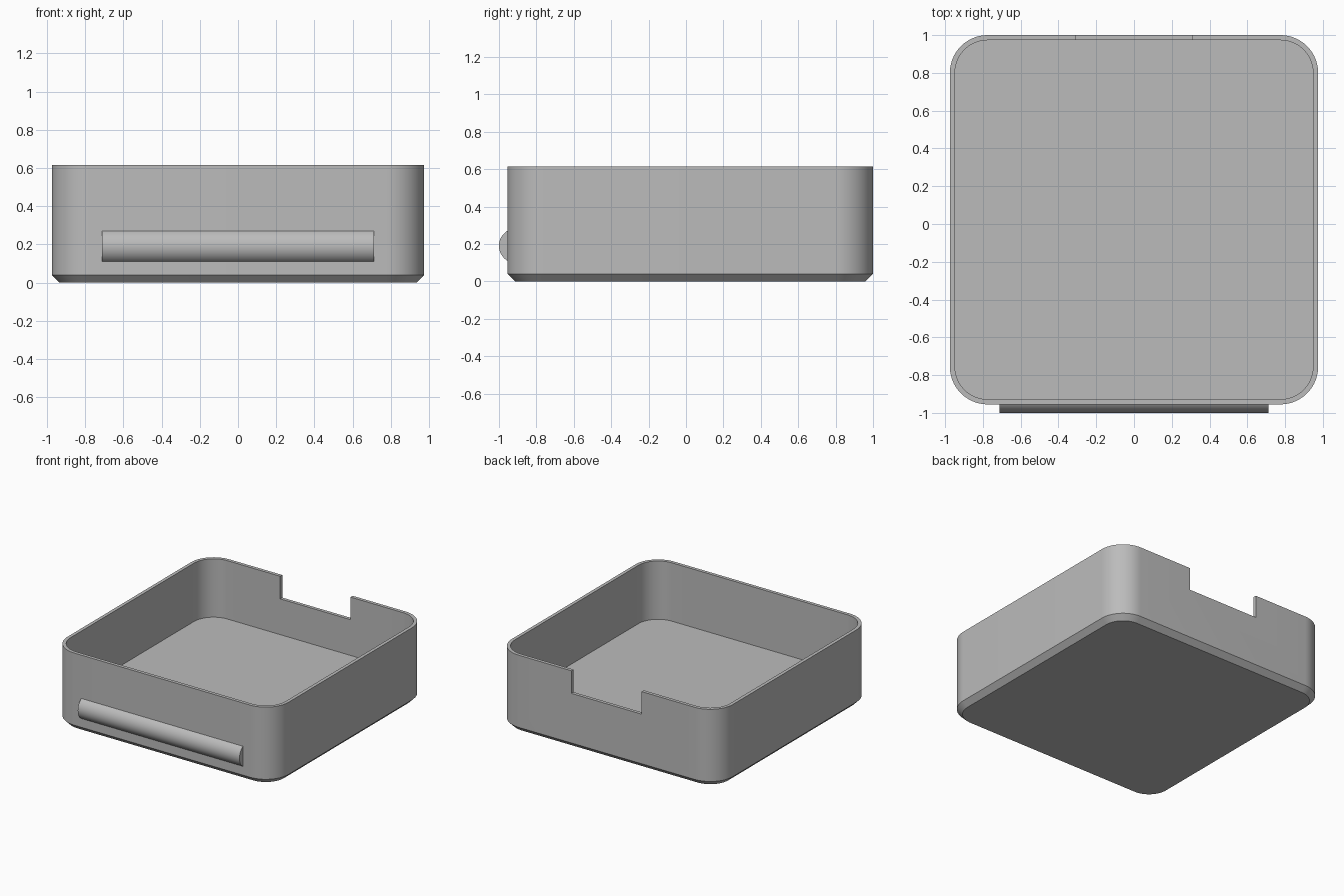
import bpy, bmesh, math

if "Cube" in bpy.data.objects:
    bpy.data.objects.remove(bpy.data.objects["Cube"])

grey = bpy.data.materials.new("plain grey")
grey.diffuse_color = (0.5, 0.5, 0.5, 1)
grey.use_nodes = True
grey.node_tree.nodes["Principled BSDF"].inputs["Base Color"].default_value = grey.diffuse_color

HX, Y0, Y1, TOP = 0.975, -0.955, 1.0, 0.615
WALL, RADIUS, CHAMFER = 0.027, 0.2, 0.04
FLOOR, NOTCH_X, NOTCH_Z = 0.15, 0.31, 0.435


def outline(inset, steps=16):
    """Rounded rectangle outline, counter-clockwise."""
    r = RADIUS - inset
    cx, lo, hi = HX - RADIUS, Y0 + RADIUS, Y1 - RADIUS
    pts = []
    for k, (x, y) in enumerate([(cx, hi), (-cx, hi), (-cx, lo), (cx, lo)]):
        for i in range(steps + 1):
            a = math.pi / 2 * (k + i / steps)
            pts.append((x + r * math.cos(a), y + r * math.sin(a)))
    return pts


def finish(bm, name):
    bmesh.ops.recalc_face_normals(bm, faces=bm.faces[:])
    me = bpy.data.meshes.new(name)
    bm.to_mesh(me)
    bm.free()
    ob = bpy.data.objects.new(name, me)
    bpy.context.collection.objects.link(ob)
    me.materials.append(grey)
    return ob


def smooth(ob):
    bpy.ops.object.select_all(action='DESELECT')
    ob.select_set(True)
    bpy.context.view_layer.objects.active = ob
    bpy.ops.object.shade_smooth_by_angle(angle=math.radians(30))


# Tray: rings from the underside, up the outside, over the rim, down to the floor
bm = bmesh.new()
rings = []
for inset, z in [(CHAMFER, 0), (0, CHAMFER), (0, TOP), (WALL, TOP), (WALL, FLOOR)]:
    rings.append([bm.verts.new((x, y, z)) for x, y in outline(inset)])
for a, b in zip(rings, rings[1:]):
    for i in range(len(a)):
        j = (i + 1) % len(a)
        bm.faces.new((a[i], a[j], b[j], b[i]))
bm.faces.new(rings[0])
bm.faces.new(rings[-1])
tray = finish(bm, "tray")

# Notch in the back wall
bm = bmesh.new()
bmesh.ops.create_cube(bm, size=1)
for v in bm.verts:
    v.co = (v.co.x * 2 * NOTCH_X, Y1 + v.co.y * 0.2, NOTCH_Z + v.co.z + 0.5)
cutter = finish(bm, "notch_cutter")
cutter.hide_render = True
cutter.hide_set(True)
mod = tray.modifiers.new("notch", 'BOOLEAN')
mod.operation, mod.object, mod.solver = 'DIFFERENCE', cutter, 'EXACT'
bpy.context.view_layer.objects.active = tray
tray.select_set(True)
bpy.ops.object.modifier_apply(modifier="notch")
bpy.data.objects.remove(cutter)
smooth(tray)

# Front grip: a bar with a circular-segment section
bm = bmesh.new()
half, bulge, mid, length = 0.08, 0.045, 0.19, 0.713
R = (half ** 2 + bulge ** 2) / (2 * bulge)
sweep = math.asin(half / R)
section = [(Y0 + 0.005, mid - half)]
for i in range(25):
    t = sweep * (i / 12 - 1)
    section.append((Y0 - bulge + R * (1 - math.cos(t)), mid + R * math.sin(t)))
section.append((Y0 + 0.005, mid + half))
ends = [[bm.verts.new((x, y, z)) for y, z in section] for x in (-length, length)]
for i in range(len(section)):
    j = (i + 1) % len(section)
    bm.faces.new((ends[0][i], ends[0][j], ends[1][j], ends[1][i]))
for e in ends:
    bm.faces.new(e)
smooth(finish(bm, "front_grip"))
